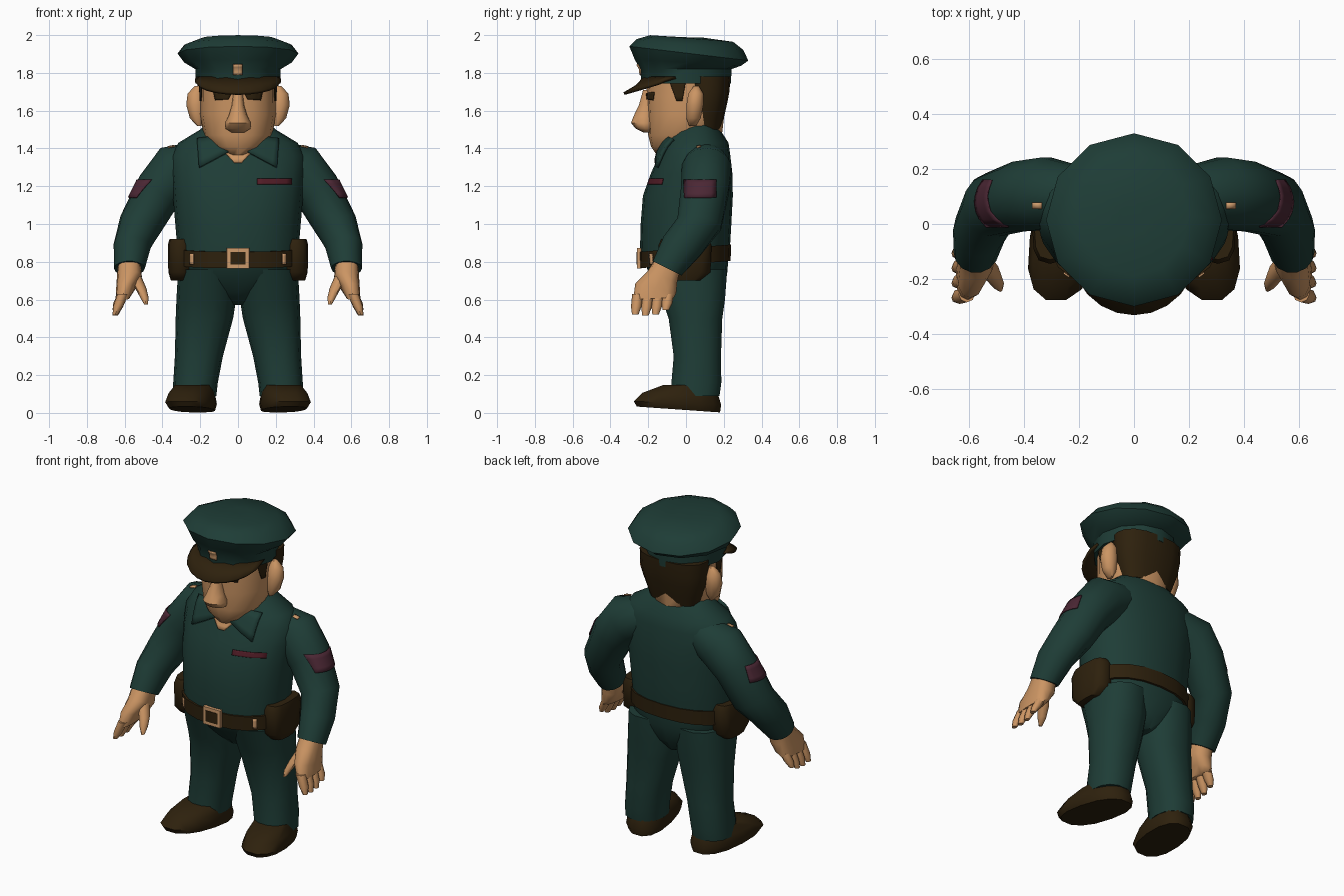
import bpy, bmesh
from math import cos, sin, pi, radians
from mathutils import Vector
from mathutils.bvhtree import BVHTree

if "Cube" in bpy.data.objects:
    bpy.data.objects.remove(bpy.data.objects["Cube"])


def material(name, r, g, b):
    m = bpy.data.materials.new(name)
    m.use_nodes = True
    m.diffuse_color = (r, g, b, 1)
    bsdf = m.node_tree.nodes["Principled BSDF"]
    bsdf.inputs["Base Color"].default_value = (r, g, b, 1)
    bsdf.inputs["Roughness"].default_value = 0.9
    return m


GREEN = material("uniform_green", 0.013, 0.046, 0.037)
BROWN = material("dark_brown", 0.027, 0.015, 0.004)
SKIN = material("skin", 0.6, 0.3, 0.125)
RED = material("tag_red", 0.085, 0.012, 0.02)
PATCH = material("patch_plum", 0.07, 0.02, 0.034)
GOLD = material("badge_tan", 0.62, 0.33, 0.15)
made = []


def finish(name, bm, mat):
    bmesh.ops.recalc_face_normals(bm, faces=bm.faces)
    me = bpy.data.meshes.new(name)
    bm.to_mesh(me)
    bm.free()
    me.materials.append(mat)
    ob = bpy.data.objects.new(name, me)
    bpy.context.collection.objects.link(ob)
    made.append(ob)
    return ob


def loft(name, rings, mat, n=12, p=2.0, side=1, skew=0):
    """Skin stacked rings: x, y, z, radius x, radius y, slope along x, slope along y."""
    bm = bmesh.new()
    loops = []
    for ring in rings:
        x, y, z, rx, ry, sx, sy = (tuple(ring) + (0, 0))[:7]
        loop = []
        for i in range(n):
            c, s = cos(2 * pi * i / n), sin(2 * pi * i / n)
            dx = rx * abs(c) ** (2 / p) * (1 if c > 0 else -1)
            dy = ry * abs(s) ** (2 / p) * (1 if s > 0 else -1)
            px = x + dx - skew * (y + dy)
            loop.append(bm.verts.new((side * px, y + dy, z + sx * dx + sy * dy)))
        loops.append(loop)
    for a, b in zip(loops, loops[1:]):
        for i in range(n):
            j = (i + 1) % n
            bm.faces.new((a[i], a[j], b[j], b[i]))
    bm.faces.new(loops[0])
    bm.faces.new(loops[-1])
    return finish(name, bm, mat)


def decal(name, targets, corners, direction, mat, lift=0.006, thick=0.006, nu=6, nv=4):
    """Thin plate projected along a direction onto the target parts."""
    verts, polys = [], []
    for t in targets:
        base = len(verts)
        verts += [v.co.copy() for v in t.data.vertices]
        polys += [[base + i for i in f.vertices] for f in t.data.polygons]
    tree = BVHTree.FromPolygons(verts, polys)
    d = Vector(direction)
    a, b, c, e = [Vector(q) for q in corners]
    bm = bmesh.new()
    grid = []
    for j in range(nv + 1):
        row = []
        for i in range(nu + 1):
            q = a.lerp(b, i / nu).lerp(e.lerp(c, i / nu), j / nv)
            hit = tree.ray_cast(q, d)[0] or tree.find_nearest(q)[0]
            row.append(bm.verts.new(hit - d * lift))
        grid.append(row)
    for r, s in zip(grid, grid[1:]):
        for i in range(nu):
            bm.faces.new((r[i], r[i + 1], s[i + 1], s[i]))
    ob = finish(name, bm, mat)
    mod = ob.modifiers.new("thickness", "SOLIDIFY")
    mod.thickness, mod.offset = thick, 0
    return ob


def front_plate(name, targets, x0, x1, z0, z1, mat, **kw):
    pts = [(x0, -1, z0), (x1, -1, z0), (x1, -1, z1), (x0, -1, z1)]
    return decal(name, targets, pts, (0, 1, 0), mat, **kw)


# Shirt, trousers seat and belt
torso = loft("shirt", [
    (0, -.01, .78, .315, .225), (0, -.005, .88, .322, .238), (0, 0, 1.0, .332, .24),
    (0, .01, 1.15, .345, .238), (0, .03, 1.27, .355, .215), (0, .045, 1.36, .355, .19),
    (0, .055, 1.43, .315, .17), (0, .055, 1.5, .2, .125), (0, .055, 1.56, .14, .095)],
    GREEN, n=20, p=2.2)
loft("trouser_seat", [
    (0, .05, .57, .03, .09), (0, .035, .64, .19, .15), (0, .01, .74, .3, .208),
    (0, 0, .82, .315, .225)], GREEN, n=20, p=2.3)
belt = loft("belt", [(0, -.005, .785, .327, .241, 0, .08), (0, -.005, .872, .33, .244, 0, .08)],
            BROWN, n=20, p=2.3)
for name, w, z0, z1, depth, mat in (("buckle", .06, .765, .872, .012, GOLD),
                                    ("buckle_centre", .042, .785, .852, .015, BROWN)):
    loft(name, [(0, -.248, z, w, depth) for z in (z0, z1)], mat, n=12, p=10)

# Head, nose and hair
head = loft("head", [
    (0, -.09, 1.365, .06, .065), (0, -.05, 1.41, .135, .135), (0, -.005, 1.47, .182, .195),
    (0, 0, 1.58, .2, .203), (0, .003, 1.68, .198, .212), (0, .005, 1.78, .2, .215)],
    SKIN, n=16, p=2.2)
loft("nose", [
    (0, -.2, 1.485, .035, .025), (0, -.217, 1.505, .066, .05), (0, -.225, 1.535, .07, .066),
    (0, -.22, 1.57, .05, .058), (0, -.205, 1.63, .032, .044), (0, -.195, 1.71, .024, .032)],
    SKIN, n=12)
loft("hair", [
    (0, .1, 1.5, .16, .085), (0, .1, 1.56, .18, .1), (0, .108, 1.63, .202, .108),
    (0, .11, 1.7, .212, .12), (0, .11, 1.78, .215, .125)], BROWN, n=16, p=2.4)

# Cap with band, flared crown, visor and badge
cap = loft("cap", [
    (0, 0, 1.745, .225, .237), (0, 0, 1.82, .226, .242), (0, .01, 1.855, .285, .282, 0, -.06),
    (0, .015, 1.903, .32, .315, 0, -.12), (0, .02, 1.95, .283, .283, 0, -.1),
    (0, .03, 1.982, .2, .22, 0, -.08), (0, .03, 1.988, .05, .05)], GREEN, n=12)
front_plate("cap_badge", [cap], -.026, .024, 1.79, 1.845, GOLD, nu=3)
bm = bmesh.new()
rows = []
for i in range(11):
    t = radians(-80 + 16 * i)
    rows.append([bm.verts.new((.222 * sin(t), -.02 - .2 * cos(t), 1.775)),
                 bm.verts.new((.228 * sin(t), -.08 - .18 * cos(t), 1.765 - .035 * cos(t))),
                 bm.verts.new((.225 * sin(t), -.1 - .228 * cos(t), 1.755 - .065 * cos(t)))])
for a, b in zip(rows, rows[1:]):
    for k in range(2):
        bm.faces.new((a[k], b[k], b[k + 1], a[k + 1]))
visor = finish("visor", bm, BROWN)
mod = visor.modifiers.new("thickness", "SOLIDIFY")
mod.thickness, mod.offset = .015, 0

# Open neck and name tag
decal("neck_opening", [torso], [(-.02, -1, 1.325), (.02, -1, 1.325), (.1, -1, 1.41),
      (-.1, -1, 1.41)], (0, 1, 0), SKIN)
front_plate("name_tag", [torso], .1, .285, 1.21, 1.24, RED)

# Paired parts
for s, tag in ((1, "left"), (-1, "right")):
    arm = loft(tag + "_sleeve", [
        (.19, .1, 1.335, .05, .11, 2), (.32, .11, 1.29, .09, .135, 1.25),
        (.42, .1, 1.175, .1, .13, .8), (.515, .07, 1.0, .107, .118, .4, -.2),
        (.56, -.02, .885, .098, .1, .1, -.5), (.575, -.1, .765, .082, .078, 0, -.5)],
        GREEN, n=14, side=s)
    loft(tag + "_hand", [
        (.575, -.09, .8, .06, .06, 0, -.5), (.575, -.125, .72, .066, .078, 0, -.4),
        (.595, -.16, .66, .05, .108, 0, -.25), (.612, -.172, .605, .036, .108, 0, .05)],
        SKIN, n=12, p=2.5, side=s)
    # Four fingers in a row, front to back
    for k, length in enumerate((.11, .115, .11, .085)):
        y = -.255 + .054 * k
        loft(f"{tag}_finger_{k + 1}", [
            (.608, y, .63, .03, .03), (.635, y - .008, .63 - length * .6, .026, .028),
            (.65, y - .014, .63 - length, .014, .017)], SKIN, n=8, side=s)
    loft(tag + "_thumb", [
        (.55, -.14, .73, .035, .04), (.515, -.18, .66, .03, .035),
        (.495, -.215, .61, .022, .026), (.487, -.235, .575, .01, .012)], SKIN, n=8, side=s)
    loft(tag + "_trouser_leg", [
        (.23, .05, .09, .115, .13), (.225, .055, .16, .118, .135), (.207, .06, .3, .127, .128),
        (.178, .05, .5, .152, .145), (.168, .04, .6, .158, .17), (.162, .015, .76, .155, .208)],
        GREEN, n=14, p=2.3, side=s)
    loft(tag + "_shoe", [
        (.238, -.04, .018, .115, .225, 0, -.07), (.242, -.045, .052, .13, .236, 0, -.04),
        (.24, -.03, .1, .118, .205, 0, -.03), (.235, .015, .147, .1, .14)],
        BROWN, n=14, p=2.4, side=s, skew=.15)
    loft(tag + "_ear", [
        (.205, .035, 1.52, .012, .02), (.215, .04, 1.56, .04, .04), (.222, .047, 1.63, .052, .047),
        (.222, .052, 1.69, .045, .042), (.215, .055, 1.73, .015, .015)], SKIN, n=10, side=s)
    loft(tag + "_belt_pouch", [
        (.305, -.01, .7, .05, .085), (.305, -.005, .745, .064, .135),
        (.305, -.005, .89, .066, .14), (.305, -.005, .92, .058, .125)],
        BROWN, n=12, p=3, side=s)
    decal(tag + "_collar", [torso], [(s * .045, -1, 1.385), (s * .205, -1, 1.3),
          (s * .215, -1, 1.45), (s * .1, -1, 1.465)], (0, 1, 0), GREEN, lift=.015, thick=.018)
    decal(tag + "_sleeve_patch", [arm], [(s, -.01, 1.14), (s, .16, 1.14), (s, .16, 1.235),
          (s, -.01, 1.235)], (-s, 0, 0), PATCH)
    decal(tag + "_shoulder_stud", [arm, torso], [(s * .335, .055, 3), (s * .37, .055, 3),
          (s * .37, .078, 3), (s * .335, .078, 3)], (0, 0, -1), GOLD, nu=2, nv=2)
    decal(tag + "_eyebrow", [head], [(s * .05, -1, 1.66), (s * .12, -1, 1.655),
          (s * .13, -1, 1.7), (s * .035, -1, 1.69)], (0, 1, 0), BROWN)
    decal(tag + "_sideburn", [head], [(s, -.05, 1.65), (s, -.02, 1.65), (s, 0, 1.76),
          (s, -.09, 1.76)], (-s, 0, 0), BROWN)
    front_plate(tag + "_belt_loop", [belt], s * .235, s * .255, .785, .845, GOLD, nu=2)

# Smooth shading with sharp rims
for ob in bpy.context.selected_objects:
    ob.select_set(False)
for ob in made:
    ob.select_set(True)
bpy.context.view_layer.objects.active = made[0]
bpy.ops.object.shade_smooth_by_angle(angle=radians(50))
